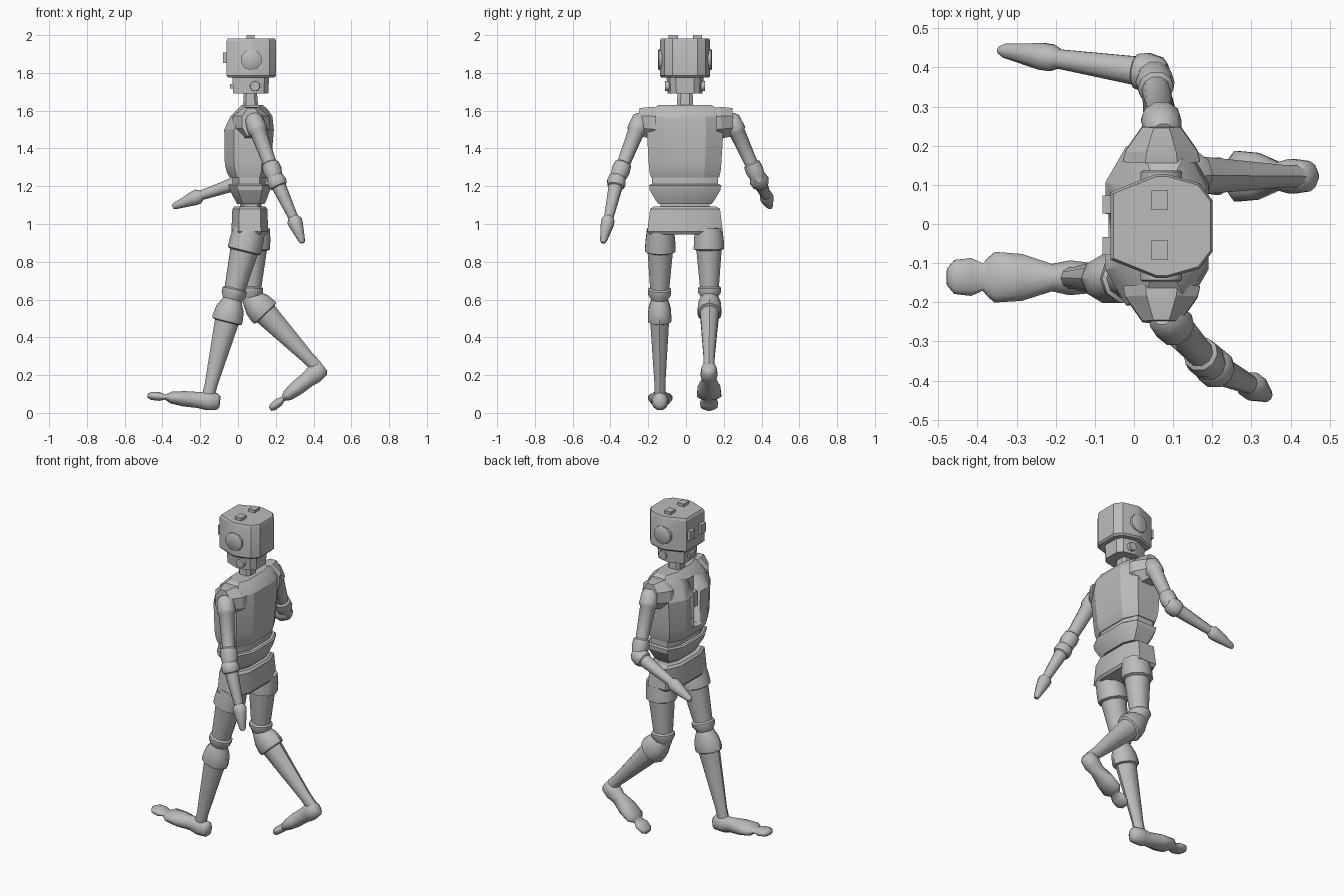
import bpy, bmesh, math
from mathutils import Vector

cube = bpy.data.objects.get("Cube")
if cube:
    bpy.data.objects.remove(cube, do_unlink=True)

grey = bpy.data.materials.new("plain grey")
grey.use_nodes = True
grey.diffuse_color = (0.5, 0.5, 0.5, 1)
grey.node_tree.nodes["Principled BSDF"].inputs["Base Color"].default_value = (0.5, 0.5, 0.5, 1)

OCTAGON = [(-1, -.55), (-.6, -1), (.6, -1), (1, -.55), (1, .55), (.6, 1), (-.6, 1), (-1, .55)]
HEAD = [(-1, -.65), (-.1, -1), (.1, -1), (.75, -.82), (1, -.5),
        (1, .5), (.75, .82), (.1, 1), (-.1, 1), (-1, .65)]
SQUARE = [(-1, -1), (1, -1), (1, 1), (-1, 1)]


def loft(name, rings, angle=35):
    """Skin a list of point rings, cap both ends, shade."""
    bm = bmesh.new()
    loops = [[bm.verts.new(p) for p in ring] for ring in rings]
    n = len(loops[0])
    for a, b in zip(loops, loops[1:]):
        for i in range(n):
            j = (i + 1) % n
            bm.faces.new((a[i], a[j], b[j], b[i]))
    bm.faces.new(loops[0][::-1])
    bm.faces.new(loops[-1])
    bmesh.ops.recalc_face_normals(bm, faces=bm.faces)
    mesh = bpy.data.meshes.new(name)
    bm.to_mesh(mesh)
    bm.free()
    obj = bpy.data.objects.new(name, mesh)
    bpy.context.collection.objects.link(obj)
    mesh.materials.append(grey)
    bpy.ops.object.select_all(action='DESELECT')
    obj.select_set(True)
    bpy.context.view_layer.objects.active = obj
    bpy.ops.object.shade_smooth_by_angle(angle=math.radians(angle))
    return obj


def stack(name, rows, outline=OCTAGON, y=-.005):
    """Horizontal sections: (z, x min, x max, half width)."""
    return loft(name, [[((a + b) / 2 + u * (b - a) / 2, y + v * w, z) for u, v in outline]
                       for z, a, b, w in rows], 25)


def limb(name, start, end, profile, sides=10, angle=40):
    """Sections along a line: (position, radius across, radius in depth)."""
    start, end = Vector(start), Vector(end)
    d = (end - start).normalized()
    ref = Vector((1, 0, 0)) if abs(d.y) > .8 else Vector((0, 1, 0))
    side = (ref - d * ref.dot(d)).normalized()
    up = side.cross(d)
    rings = []
    for t, r, *depth in profile:
        q = depth[0] if depth else r
        c = start.lerp(end, t)
        turns = [2 * math.pi * (i + .5) / sides for i in range(sides)]
        rings.append([c + side * r * math.cos(k) + up * q * math.sin(k) for k in turns])
    return loft(name, rings, angle)


def box(name, x, y, z, size):
    sx, sy, sz = size
    return stack(name, [(z - sz, x - sx, x + sx, sy), (z + sz, x - sx, x + sx, sy)], SQUARE, y)


# Head, jaw and neck
stack("head", [(1.775, -.05, .19, .125), (1.785, -.06, .2, .133),
               (1.97, -.06, .2, .133), (1.983, -.053, .195, .127)], HEAD)
stack("jaw", [(1.69, -.025, .16, .092), (1.78, -.03, .165, .098)], HEAD)
stack("neck", [(1.58, .025, .11, .045), (1.7, .03, .1, .04)])
box("mouth", -.03, -.005, 1.73, (.012, .03, .012))
for s, label in ((-1, "right"), (1, "left")):
    box(label + "_eye", -.06, s * .053 - .003, 1.88, (.02, .023, .028))
    box(label + "_antenna", .066, s * .064 - .003, 1.985, (.021, .025, .015))
    limb(label + "_ear", (.07, s * .1 - .005, 1.87), (.07, s * .142 - .005, 1.87),
         [(0, .056), (.9, .056), (1, .05)])
    limb(label + "_jaw_bolt", (.09, s * .07 - .005, 1.73), (.09, s * .105 - .005, 1.73),
         [(0, .028), (1, .026)])

# Torso with a recess down the chest
torso = stack("torso", [(1.245, -.045, .155, .18), (1.275, -.06, .168, .188),
                        (1.32, -.07, .175, .192), (1.5, -.073, .19, .203),
                        (1.57, -.04, .182, .19), (1.61, 0, .155, .17), (1.63, .02, .13, .14)])
cutter = box("recess_cutter", -.07, -.005, 1.47, (.045, .03, .17))
cutter.hide_render = True
cut = torso.modifiers.new("recess", 'BOOLEAN')
cut.operation = 'DIFFERENCE'
cut.solver = 'EXACT'
cut.object = cutter
bpy.context.view_layer.objects.active = torso
bpy.ops.object.modifier_apply(modifier=cut.name)
bpy.data.objects.remove(cutter, do_unlink=True)
box("chest_core", -.035, -.005, 1.46, (.025, .02, .045))

# Waist and pelvis
stack("torso_rim", [(1.2, -.03, .15, .175), (1.25, -.03, .15, .175)])
stack("belly", [(1.105, -.005, .14, .14), (1.125, -.015, .15, .155), (1.18, -.045, .17, .188),
                (1.205, -.052, .175, .19), (1.212, -.045, .168, .18)])
stack("waist", [(1.07, .01, .125, .13), (1.12, .01, .125, .13)])
stack("pelvis", [(.945, -.025, .15, .185), (.96, -.035, .16, .2),
                 (1.08, -.03, .155, .185), (1.092, -.02, .145, .165)])

UPPER_ARM = [(0, .03), (.05, .048), (.2, .052), (.24, .052), (.27, .044), (.74, .036),
             (.76, .046), (.86, .05), (.95, .043), (1.02, .04)]
FOREARM = [(-.12, .03), (-.06, .045), (.08, .052), (.17, .046), (.19, .038), (.96, .026), (1, .024)]
HAND = [(-.08, .024), (.08, .036, .04), (.25, .036, .038), (.9, .019, .018), (1, .01, .012)]
THIGH = [(0, .075, .085), (.18, .083, .09), (.3, .085, .09), (.32, .07, .074), (.84, .053, .056),
         (.86, .064, .066), (.92, .064, .066), (1, .045, .05), (1.05, .04, .045)]
SHIN = [(-.03, .04, .045), (.02, .05, .055), (.1, .062, .075), (.2, .066, .082), (.23, .064, .08),
        (.24, .052, .064), (.9, .03, .034), (1.02, .03, .034)]
FOOT = [(0, .02, .03), (.04, .04, .045), (.18, .046, .052), (.3, .036, .044), (.5, .062, .042),
        (.68, .067, .032), (.73, .05, .02), (.76, .036, .014), (.84, .05, .024),
        (.95, .045, .022), (1, .022, .012)]

# Arms and shoulder pads: elbow, wrist, fingertip
ARMS = {"right": (-1, (.2, -.365, 1.235), (.295, -.41, 1.03), (.342, -.44, .9)),
        "left": (1, (.05, .385, 1.235), (-.2, .423, 1.15), (-.345, .445, 1.09))}
for label, (s, elbow, wrist, tip) in ARMS.items():
    limb(label + "_shoulder_pad", (.07, s * .16, 1.535), (.07, s * .25, 1.54),
         [(0, .107, .088), (.3, .1, .09), (1, .052, .08)], 8, 20)
    limb(label + "_upper_arm", (.075, s * .23, 1.575), elbow, UPPER_ARM)
    limb(label + "_forearm", elbow, wrist, FOREARM)
    limb(label + "_hand", wrist, tip, HAND)

# Legs: hip, knee, ankle, heel, toe
LEGS = {"right": ((.06, -.135, .97), (-.03, -.14, .6), (-.155, -.138, .1),
                  (-.095, -.138, .058), (-.478, -.135, .092)),
        "left": ((.085, .12, .98), (.065, .125, .61), (.41, .122, .25),
                 (.455, .122, .245), (.17, .122, .02))}
for label, (hip, knee, ankle, heel, toe) in LEGS.items():
    limb(label + "_thigh", hip, knee, THIGH)
    limb(label + "_shin", knee, ankle, SHIN)
    limb(label + "_foot", heel, toe, FOOT, 12, 60)
